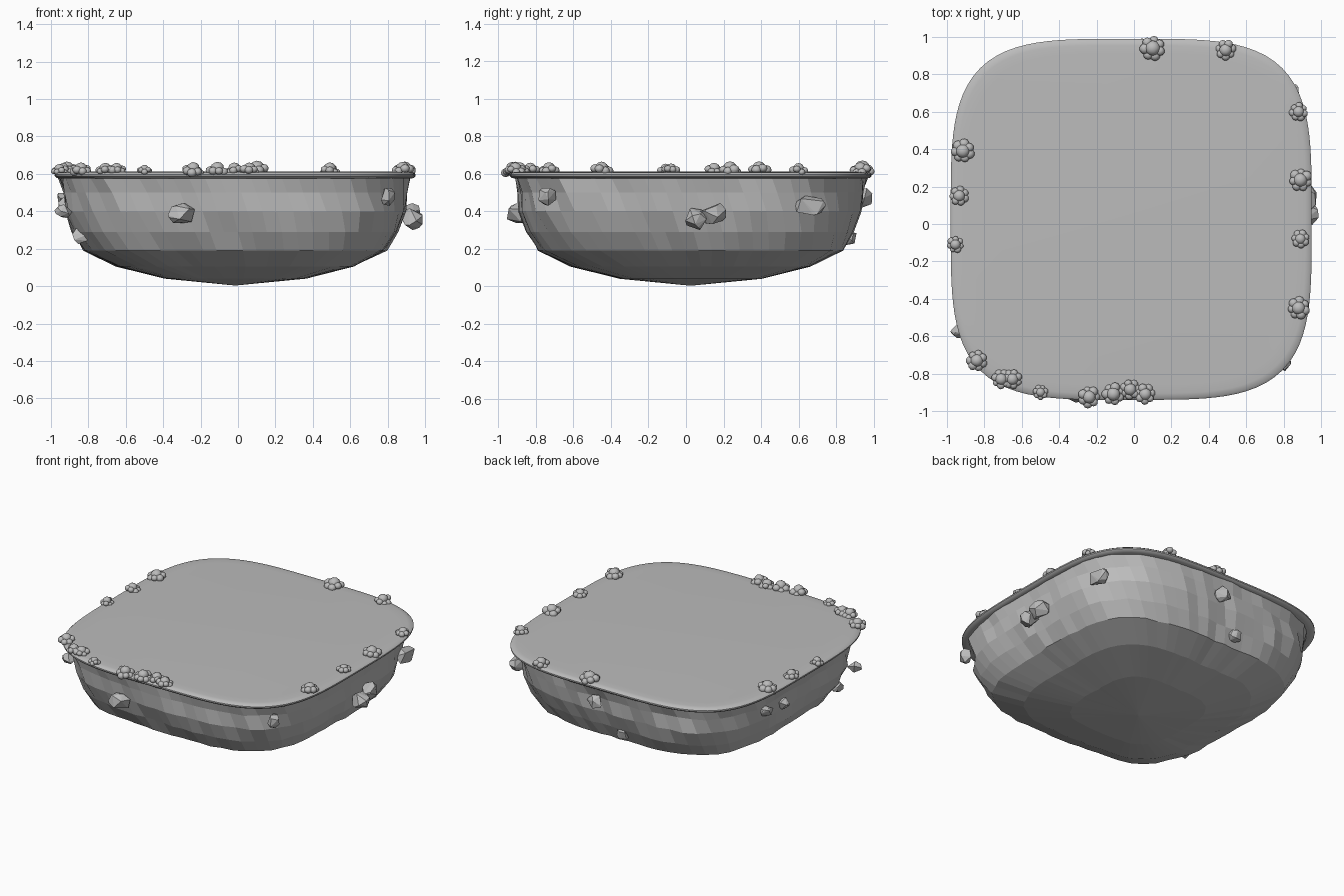
import bpy, bmesh, math, random
from mathutils import Vector, Matrix, noise

if "Cube" in bpy.data.objects:
    bpy.data.objects.remove(bpy.data.objects["Cube"])

random.seed(4)
CX, CY = -0.015, 0.025
SEG = 72

stone = bpy.data.materials.new("pale grey")
stone.diffuse_color = (0.5, 0.5, 0.5, 1)
stone.use_nodes = True
stone.node_tree.nodes["Principled BSDF"].inputs["Base Color"].default_value = stone.diffuse_color


def finish(name, bm, smooth=False):
    bmesh.ops.recalc_face_normals(bm, faces=bm.faces)
    me = bpy.data.meshes.new(name)
    bm.to_mesh(me)
    bm.free()
    me.materials.append(stone)
    ob = bpy.data.objects.new(name, me)
    bpy.context.collection.objects.link(ob)
    for p in me.polygons:
        p.use_smooth = False
    if smooth:
        bpy.context.view_layer.objects.active = ob
        ob.select_set(True)
        bpy.ops.object.shade_smooth_by_angle(angle=math.radians(40))
        ob.select_set(False)
    return ob


def squircle(a, r, n):
    c, s = math.cos(a), math.sin(a)
    k = r / (abs(c) ** n + abs(s) ** n) ** (1 / n)
    return k * c, k * s


def stacked(rings, n, jitter=0.0, seg=SEG):
    """Loft squircle rings given as (radius, height); zero radius is a tip."""
    bm = bmesh.new()
    prev = None
    for i, (r, z) in enumerate(rings):
        if r == 0:
            tip = bm.verts.new((CX, CY, z))
            for k in range(seg):
                bm.faces.new((prev[k], prev[(k + 1) % seg], tip))
            return bm
        ring = []
        for k in range(seg):
            a = 2 * math.pi * (k + 0.4 * i * (jitter > 0)) / seg
            wob = 1 + jitter * (random.uniform(-0.6, 0.6)
                                + noise.noise((3 * math.cos(a), 3 * math.sin(a), 4 * z)))
            x, y = squircle(a, r * wob, n)
            ring.append(bm.verts.new((CX + x, CY + y, z)))
        if prev:
            for k in range(seg):
                j = (k + 1) % seg
                bm.faces.new((prev[k], prev[j], ring[j], ring[k]))
        else:
            bm.faces.new(ring)
        prev = ring
    bm.faces.new(prev)
    return bm


# Faceted rock underside
body = [(0.935, 0.585), (0.915, 0.50), (0.905, 0.40), (0.865, 0.29),
        (0.805, 0.19), (0.63, 0.105), (0.375, 0.04), (0, 0.003)]
finish("rock_body", stacked(body, 3.7, 0.018))

# Flat top slab with rounded rim
slab = [(0.935, 0.574), (0.955, 0.578), (0.965, 0.588), (0.965, 0.597),
        (0.955, 0.606), (0.93, 0.610), (0.88, 0.612)]
finish("grass_slab", stacked(slab, 3.9, seg=128), True)


# Bushes: clusters of small balls along the rim (x, y, radius)
bushes = [(0.10, 0.94, 0.068), (0.49, 0.93, 0.056), (0.88, 0.60, 0.05),
          (0.89, 0.235, 0.062), (0.89, -0.08, 0.048), (0.88, -0.45, 0.06),
          (-0.915, 0.39, 0.062), (-0.935, 0.15, 0.052), (-0.955, -0.11, 0.046),
          (-0.84, -0.73, 0.056), (-0.71, -0.83, 0.053), (-0.65, -0.83, 0.053),
          (-0.50, -0.90, 0.04), (-0.24, -0.925, 0.058), (-0.11, -0.91, 0.06),
          (-0.02, -0.885, 0.055), (0.06, -0.91, 0.055)]
for i, (x, y, r) in enumerate(bushes):
    bm = bmesh.new()
    turn = random.uniform(0, 6.28)
    balls = [(0, 0, 0.25, 0.6)]
    for k in range(7):
        a = turn + 2 * math.pi * k / 7
        balls.append((0.62 * math.cos(a), 0.62 * math.sin(a),
                      random.uniform(-0.2, 0.2), random.uniform(0.34, 0.46)))
    for bx, by, bz, br in balls:
        place = Matrix.Translation((x + bx * r, y + by * r, 0.617 + bz * r))
        bmesh.ops.create_icosphere(bm, subdivisions=2, radius=br * r,
                                   matrix=place @ Matrix.Diagonal((1, 1, 0.9, 1)))
    finish(f"bush_{i + 1}", bm, True)

# Angular boulders stuck on the sides (position, half sizes)
boulders = [((-0.30, -0.90, 0.385), (0.078, 0.06, 0.055)),
            ((0.93, 0.055, 0.36), (0.06, 0.062, 0.06)),
            ((0.92, 0.145, 0.39), (0.06, 0.075, 0.06)),
            ((0.855, 0.66, 0.43), (0.055, 0.085, 0.055)),
            ((0.80, -0.74, 0.48), (0.04, 0.05, 0.05)),
            ((-0.92, 0.42, 0.47), (0.05, 0.055, 0.045)),
            ((-0.92, 0.22, 0.44), (0.04, 0.045, 0.04)),
            ((-0.93, -0.57, 0.40), (0.05, 0.04, 0.035)),
            ((-0.84, -0.50, 0.27), (0.045, 0.045, 0.045)),
            ((0.05, 0.95, 0.47), (0.06, 0.045, 0.055)),
            ((-0.12, 0.87, 0.26), (0.05, 0.045, 0.04))]
for i, (pos, size) in enumerate(boulders):
    bm = bmesh.new()
    for k in range(16):
        v = Vector([random.gauss(0, 1) for _ in range(3)]).normalized() * 1.05
        bm.verts.new([p + c * s for p, c, s in zip(pos, v, size)])
    hull = bmesh.ops.convex_hull(bm, input=bm.verts)
    loose = [v for v in bm.verts if not v.link_faces]
    bmesh.ops.delete(bm, geom=loose, context='VERTS')
    finish(f"boulder_{i + 1}", bm)
